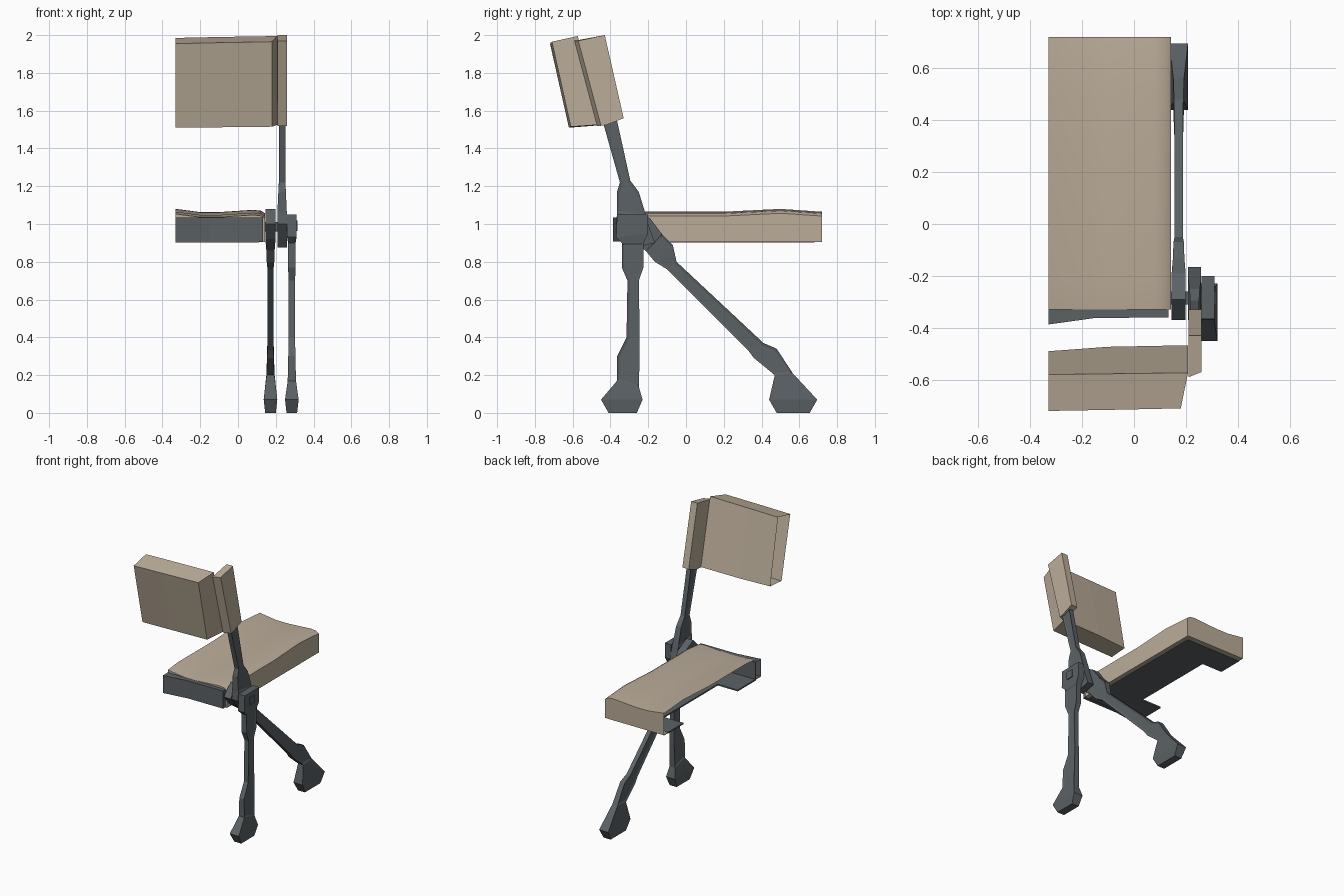
import bpy
import bmesh

default_cube = bpy.data.objects.get("Cube")
if default_cube:
    bpy.data.objects.remove(default_cube, do_unlink=True)


def make_material(name, colour):
    material = bpy.data.materials.new(name)
    material.use_nodes = True
    material.diffuse_color = (*colour, 1)
    shader = next(n for n in material.node_tree.nodes if n.type == "BSDF_PRINCIPLED")
    shader.inputs["Base Color"].default_value = (*colour, 1)
    shader.inputs["Roughness"].default_value = 0.8
    return material


TAN = make_material("tan_fabric", (0.50, 0.42, 0.32))
SLATE = make_material("slate_metal", (0.105, 0.12, 0.13))


def loft(name, rings, material, closed=True, cap_start=True, channel=None):
    """Skin a row of point rings; channel gives a z range for sunken side panels."""
    mesh = bpy.data.meshes.new(name)
    bm = bmesh.new()
    loops = [[bm.verts.new(point) for point in ring] for ring in rings]
    count = len(rings[0])
    for lower, upper in zip(loops, loops[1:]):
        for i in range(count if closed else count - 1):
            j = (i + 1) % count
            bm.faces.new((lower[i], lower[j], upper[j], upper[i]))
    if cap_start:
        bm.faces.new(loops[0])
    bm.faces.new(loops[-1])
    bmesh.ops.recalc_face_normals(bm, faces=bm.faces[:])
    if channel:
        low, high = channel
        for side in (-1, 1):
            panel = [f for f in bm.faces if f.normal.x * side > 0.8
                     and low < f.calc_center_median().z < high]
            bmesh.ops.inset_region(bm, faces=panel, thickness=0.014, depth=-0.005)
    bm.to_mesh(mesh)
    bm.free()
    mesh.materials.append(material)
    part = bpy.data.objects.new(name, mesh)
    bpy.context.collection.objects.link(part)
    return part


def box(name, x, y, z, material):
    rings = [[(a, y[0], z[0]), (a, y[1], z[0]), (a, y[1], z[1]), (a, y[0], z[1])] for a in x]
    return loft(name, rings, material)


def strut(name, centre, sections, channel):
    """Each section: front y, front z, back y, back z, half width."""
    rings = []
    for front_y, front_z, back_y, back_z, half in sections:
        left, right = centre - half, centre + half
        rings.append([(left, front_y, front_z), (right, front_y, front_z),
                      (right, back_y, back_z), (left, back_y, back_z)])
    return loft(name, rings, SLATE, channel=channel)


# Upright front leg with flared foot and square hub
strut("front_leg", 0.285, [
    (-.41, 0, -.26, 0, .028),
    (-.45, .07, -.23, .07, .036),
    (-.365, .17, -.25, .14, .022),
    (-.365, .3, -.245, .3, .019),
    (-.315, .4, -.245, .4, .017),
    (-.31, .7, -.25, .7, .017),
    (-.34, .77, -.225, .77, .02),
    (-.34, .9, -.225, .9, .02),
    (-.37, .93, -.2, .95, .025),
    (-.365, 1.05, -.2, 1.05, .025),
], channel=(.18, .88))

# Slanted back leg
strut("back_leg", 0.172, [
    (.48, 0, .655, 0, .028),
    (.44, .07, .695, .07, .036),
    (.47, .2, .565, .21, .021),
    (.36, .29, .48, .34, .018),
    (.33, .33, .41, .37, .016),
    (-.1, .76, -.05, .8, .016),
    (-.165, .8, -.07, .89, .02),
    (-.215, .86, -.13, .95, .022),
    (-.3, .92, -.19, 1.03, .027),
    (-.37, 1, -.29, 1.08, .027),
], channel=(.22, .9))

# Leaning post that carries the backrest
strut("back_post", 0.2335, [
    (-.27, .875, -.165, .9, .025),
    (-.37, 1, -.2, 1, .025),
    (-.365, 1.06, -.21, 1.04, .025),
    (-.365, 1.17, -.25, 1.17, .02),
    (-.35, 1.22, -.295, 1.23, .017),
    (-.44, 1.54, -.37, 1.57, .017),
], channel=(1.07, 1.5))

# Pivot through the three struts
box("pivot_axle", (.12, .3), (-.31, -.26), (.96, 1.01), SLATE)
box("pivot_cap", (.3, .316), (-.312, -.258), (.963, 1.018), SLATE)

# Backrest panel, open on the centre side
loft("backrest_panel", [
    [(-.33, -.72, 1.955), (-.33, -.58, 1.985), (-.33, -.49, 1.52), (-.33, -.62, 1.51)],
    [(-.1, -.716, 1.96), (-.1, -.577, 1.99), (-.1, -.473, 1.522), (-.1, -.615, 1.512)],
    [(.18, -.71, 1.965), (.208, -.573, 1.995), (.208, -.467, 1.525), (.18, -.61, 1.515)],
], TAN, cap_start=False)

# Backrest side bracket, front edge chamfered outward
loft("backrest_side", [
    [(x, front - .12, 1.97), (x, -.43, 2), (x, -.33, 1.56), (x, -.42, 1.525), (x, front, 1.52)]
    for x, front in ((.21, -.47), (.26, -.45))
], TAN)

# Softly dished seat cushion, open on the centre side and underneath
cross_heights = {-.33: 1.065, -.2: 1.048, -.1: 1.048, .08: 1.06, .122: 1.055, .143: 1.042}
length_offsets = {-.33: -.012, -.22: 0, .2: 0, .5: .015, .72: 0}
seat_rings = []
for x, height in cross_heights.items():
    top = [(x, y, height + rise) for y, rise in length_offsets.items()]
    seat_rings.append([(x, -.33, .905), *top, (x, .72, .905)])
seat = loft("seat_cushion", seat_rings, TAN, closed=False, cap_start=False)
bpy.ops.object.select_all(action="DESELECT")
seat.select_set(True)
bpy.context.view_layer.objects.active = seat
bpy.ops.object.shade_smooth_by_angle()

# Fabric lip and dark frame under the seat
underside = (.905, .91)
box("seat_lip_side", (.11, .142), (-.33, .72), underside, TAN)
box("seat_lip_back", (-.33, .11), (.68, .72), underside, TAN)
frame = (.902, .912)
box("seat_frame_side", (-.17, .11), (-.33, .68), frame, SLATE)
box("seat_frame_back", (-.33, -.17), (.5, .68), frame, SLATE)
box("seat_frame_front", (-.33, -.17), (-.33, -.12), frame, SLATE)

# Bowed bar along the front of the seat
loft("seat_front_bar", [
    [(x, -.32, .908), (x, front, .908), (x, front, 1.035), (x, -.32, 1.035)]
    for x, front in ((-.33, -.387), (-.15, -.362), (.133, -.36))
], SLATE, cap_start=False)
